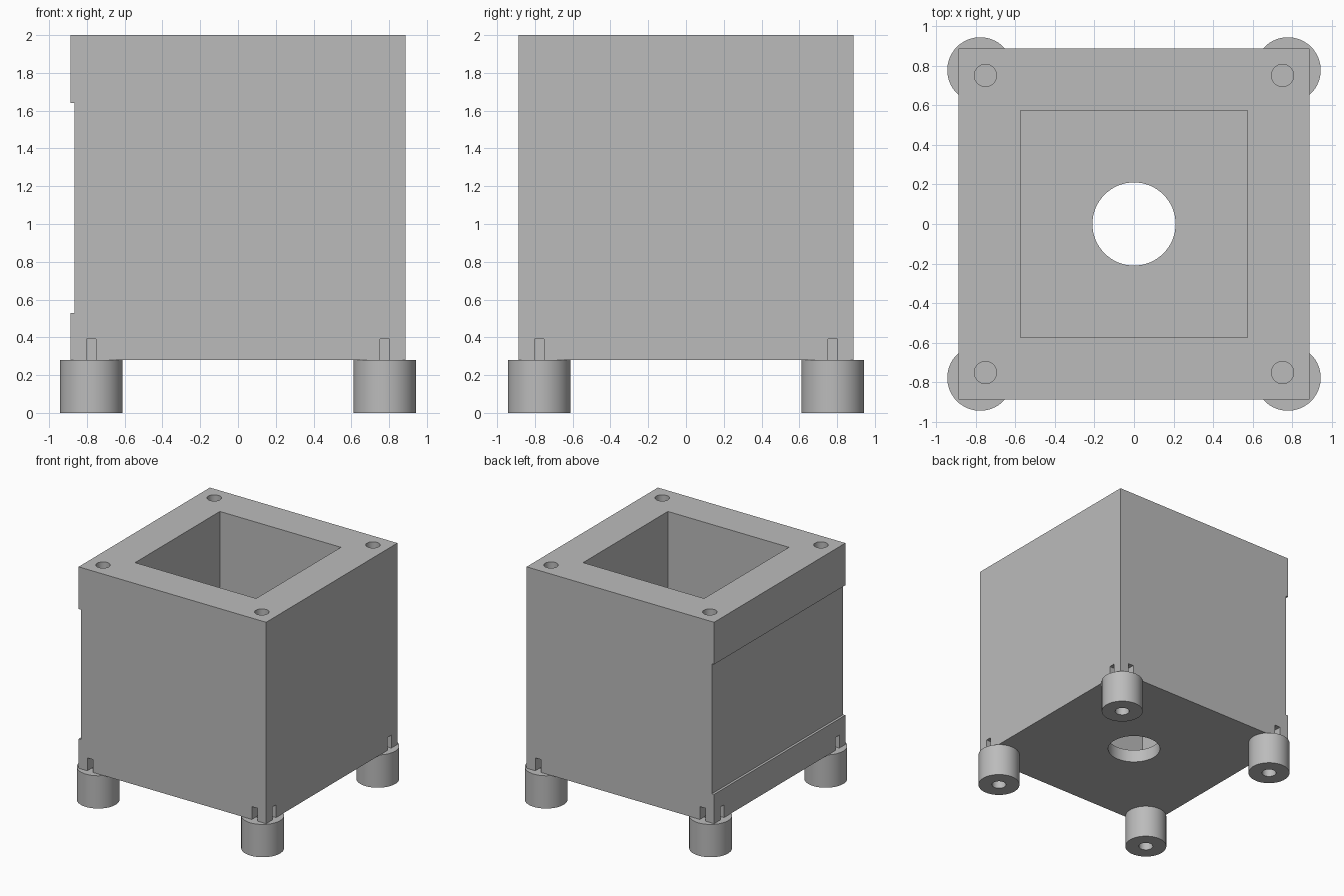
import bpy
import math

if "Cube" in bpy.data.objects:
    bpy.data.objects.remove(bpy.data.objects["Cube"], do_unlink=True)

grey = bpy.data.materials.new("plain grey")
grey.use_nodes = True
GREY = (0.5, 0.5, 0.5, 1)
grey.diffuse_color = GREY
grey.node_tree.nodes["Principled BSDF"].inputs["Base Color"].default_value = GREY

HALF = 0.886          # half width of the housing
BASE, TOP = 0.28, 2.0
FOOT = 0.777          # foot centre offset
CORNERS = [(sx, sy) for sx in (-1, 1) for sy in (-1, 1)]


def box(name, x0, x1, y0, y1, z0, z1):
    bpy.ops.mesh.primitive_cube_add(
        size=1, location=((x0 + x1) / 2, (y0 + y1) / 2, (z0 + z1) / 2))
    ob = bpy.context.object
    ob.name = name
    ob.scale = (x1 - x0, y1 - y0, z1 - z0)
    bpy.ops.object.transform_apply(location=False, rotation=False, scale=True)
    return ob


def cylinder(name, x, y, radius, z0, z1, sides=48):
    bpy.ops.mesh.primitive_cylinder_add(
        vertices=sides, radius=radius, depth=z1 - z0, location=(x, y, (z0 + z1) / 2))
    ob = bpy.context.object
    ob.name = name
    return ob


def cut(target, cutter):
    """Subtract the cutter from the target and discard it."""
    cutter.hide_render = True
    mod = target.modifiers.new("cut", 'BOOLEAN')
    mod.operation = 'DIFFERENCE'
    mod.solver = 'EXACT'
    mod.object = cutter
    bpy.ops.object.select_all(action='DESELECT')
    target.select_set(True)
    bpy.context.view_layer.objects.active = target
    bpy.ops.object.modifier_apply(modifier=mod.name)
    bpy.data.objects.remove(cutter, do_unlink=True)


def finish(ob):
    ob.data.materials.clear()
    ob.data.materials.append(grey)
    bpy.ops.object.select_all(action='DESELECT')
    ob.select_set(True)
    bpy.context.view_layer.objects.active = ob
    bpy.ops.object.shade_smooth_by_angle(angle=math.radians(30))


# Housing with open cavity, floor hole and shallow side recess
housing = box("housing", -HALF, HALF, -HALF, HALF, BASE, TOP)
cut(housing, box("cavity_cutter", -0.572, 0.572, -0.572, 0.572, 0.39, 2.2))
cut(housing, cylinder("floor_hole_cutter", 0, 0, 0.21, 0.1, 0.6, 64))
cut(housing, box("recess_cutter", -1.1, -0.865, -1.1, 1.1, 0.53, 1.64))

# Blind screw holes on top, cross slots above the feet
for sx, sy in CORNERS:
    cut(housing, cylinder("screw_hole_cutter", sx * 0.75, sy * 0.75, 0.056, 1.7, 2.1, 32))
    cx, cy = sx * FOOT, sy * FOOT
    cut(housing, box("slot_cutter", cx - 0.125, cx + 0.125, cy - 0.026, cy + 0.026, 0.2, 0.39))
    cut(housing, box("slot_cutter", cx - 0.026, cx + 0.026, cy - 0.125, cy + 0.125, 0.2, 0.39))
finish(housing)

# Round feet with a central bore
for sx, sy in CORNERS:
    name = ("back" if sy > 0 else "front") + ("_left" if sx > 0 else "_right") + "_foot"
    foot = cylinder(name, sx * FOOT, sy * FOOT, 0.166, 0, BASE, 64)
    cut(foot, cylinder("bore_cutter", sx * FOOT, sy * FOOT, 0.057, -0.1, 0.5, 32))
    finish(foot)
